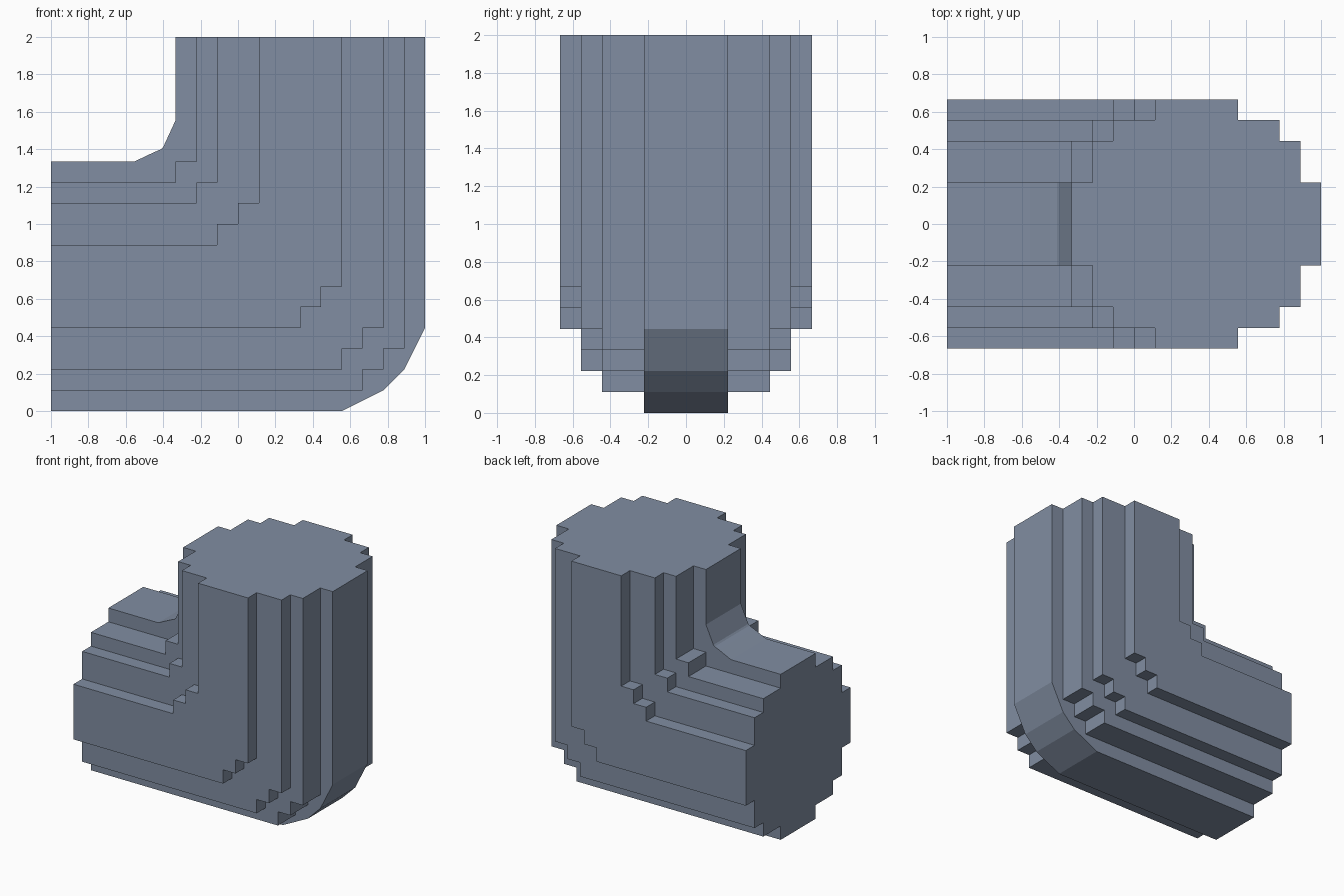
import bpy, bmesh

if "Cube" in bpy.data.objects:
    bpy.data.objects.remove(bpy.data.objects["Cube"])

U = 1 / 9  # grid step of the stepped pipe

metal = bpy.data.materials.new("blue_grey")
metal.diffuse_color = (0.22, 0.27, 0.36, 1)
metal.use_nodes = True
metal.node_tree.nodes["Principled BSDF"].inputs["Base Color"].default_value = metal.diffuse_color


def slab(name, half_width, outer, inner):
    """Elbow-shaped side profile (x, z in grid steps), extruded along y."""
    pts = ([(-9, outer[0][1])] + outer + [(outer[-1][0], 18), (inner[0][0], 18)]
           + inner + [(-9, inner[-1][1])])
    bm = bmesh.new()
    face = bm.faces.new([bm.verts.new((x * U, -half_width * U, z * U)) for x, z in pts])
    ext = bmesh.ops.extrude_face_region(bm, geom=[face])
    verts = [g for g in ext["geom"] if isinstance(g, bmesh.types.BMVert)]
    bmesh.ops.translate(bm, verts=verts, vec=(0, 2 * half_width * U, 0))
    bmesh.ops.recalc_face_normals(bm, faces=bm.faces)
    mesh = bpy.data.meshes.new(name)
    bm.to_mesh(mesh)
    bm.free()
    mesh.materials.append(metal)
    obj = bpy.data.objects.new(name, mesh)
    bpy.context.collection.objects.link(obj)
    return obj


def stairs(x, z, count):
    """Rising stair corner starting at (x, z)."""
    pts = []
    for i in range(count):
        pts += [(x + i, z + i), (x + i, z + i + 1)]
    return pts + [(x + count, z + count)]


# Central slab with bevelled heel and throat
pipe = slab("elbow_pipe", 2, [(5, 0), (7, 1), (8, 2), (9, 4)],
            [(-3, 14), (-3.6, 12.7), (-3.7, 12.6), (-4.05, 12.45), (-5, 12)])

# Wider, smaller stepped slabs: half width, outer stair, inner stair
steps = [
    (4, stairs(6, 1, 2), stairs(-3, 11, 1)),
    (5, stairs(5, 2, 2), stairs(-2, 10, 1)),
    (6, stairs(3, 4, 2), stairs(-1, 8, 2)),
]

# Fuse the slabs into one solid
for i, (half, outer, inner) in enumerate(steps):
    step = slab(f"pipe_step_{i}", half, outer, inner[::-1])
    mod = pipe.modifiers.new("fuse", "BOOLEAN")
    mod.operation = "UNION"
    mod.solver = "EXACT"
    mod.object = step
    bpy.context.view_layer.objects.active = pipe
    bpy.ops.object.modifier_apply(modifier=mod.name)
    bpy.data.objects.remove(step)
